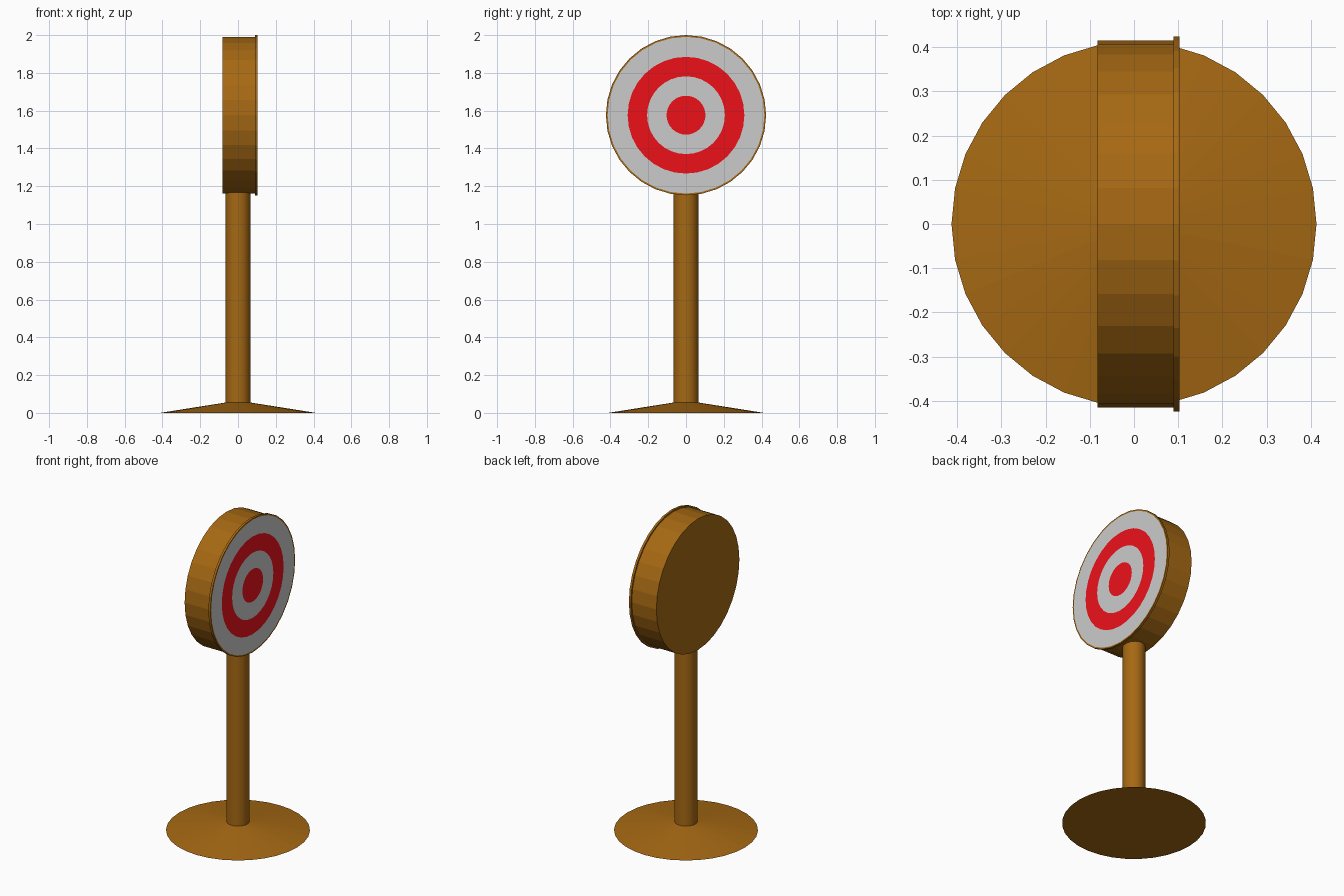
import bpy, bmesh
from math import cos, sin, tau

if "Cube" in bpy.data.objects:
    bpy.data.objects.remove(bpy.data.objects["Cube"])

SIDES = 32
CENTRE_Z = 1.576


def material(name, rgb):
    m = bpy.data.materials.new(name)
    m.diffuse_color = (*rgb, 1)
    m.use_nodes = True
    m.node_tree.nodes["Principled BSDF"].inputs["Base Color"].default_value = m.diffuse_color
    return m


wood = material("wood", (0.38, 0.14, 0.0065))
red = material("red_paint", (0.85, 0.0056, 0.01))
white = material("white_paint", (0.64, 0.64, 0.64))


def lathe(name, profile, mats, axis="Z", height=0.0, smooth=False):
    """Revolve (radius, offset) points about Z or X; mats holds one material per band."""
    bm = bmesh.new()
    slots = list(dict.fromkeys(mats))
    rings = []
    for r, d in profile:
        n = SIDES if r > 0 else 1
        ring = []
        for i in range(n):
            a, b = r * cos(tau * i / SIDES), r * sin(tau * i / SIDES)
            co = (a, b, d + height) if axis == "Z" else (d, a, b + height)
            ring.append(bm.verts.new(co))
        rings.append(ring)
    for lo, hi, mat in zip(rings, rings[1:], mats):
        for i in range(SIDES):
            j = (i + 1) % SIDES
            quad = [lo[i % len(lo)], lo[j % len(lo)], hi[j % len(hi)], hi[i % len(hi)]]
            face = bm.faces.new(list(dict.fromkeys(quad)))
            face.material_index = slots.index(mat)
    bmesh.ops.recalc_face_normals(bm, faces=bm.faces)
    mesh = bpy.data.meshes.new(name)
    bm.to_mesh(mesh)
    bm.free()
    for m in slots:
        mesh.materials.append(m)
    ob = bpy.data.objects.new(name, mesh)
    bpy.context.collection.objects.link(ob)
    if smooth:
        bpy.ops.object.select_all(action="DESELECT")
        ob.select_set(True)
        bpy.context.view_layer.objects.active = ob
        bpy.ops.object.shade_smooth_by_angle(angle=0.5)
    return ob


# Shallow conical foot
lathe("base", [(0, 0), (0.413, 0), (0.065, 0.055), (0, 0.055)], [wood] * 3)

# Round post running up into the drum
lathe("post", [(0, 0.04), (0.065, 0.04), (0.065, 1.18), (0, 1.18)], [wood] * 3, smooth=True)

# Thick wooden drum behind the target
lathe("target_drum", [(0, -0.083), (0.415, -0.083), (0.415, 0.089), (0, 0.089)],
      [wood] * 3, "X", CENTRE_Z)

# Front plate: wooden rim with painted rings
lathe("target_face",
      [(0, 0.089), (0.424, 0.089), (0.424, 0.103), (0.415, 0.103),
       (0.309, 0.103), (0.206, 0.103), (0.103, 0.103), (0, 0.103)],
      [wood, wood, wood, white, red, white, red], "X", CENTRE_Z)
